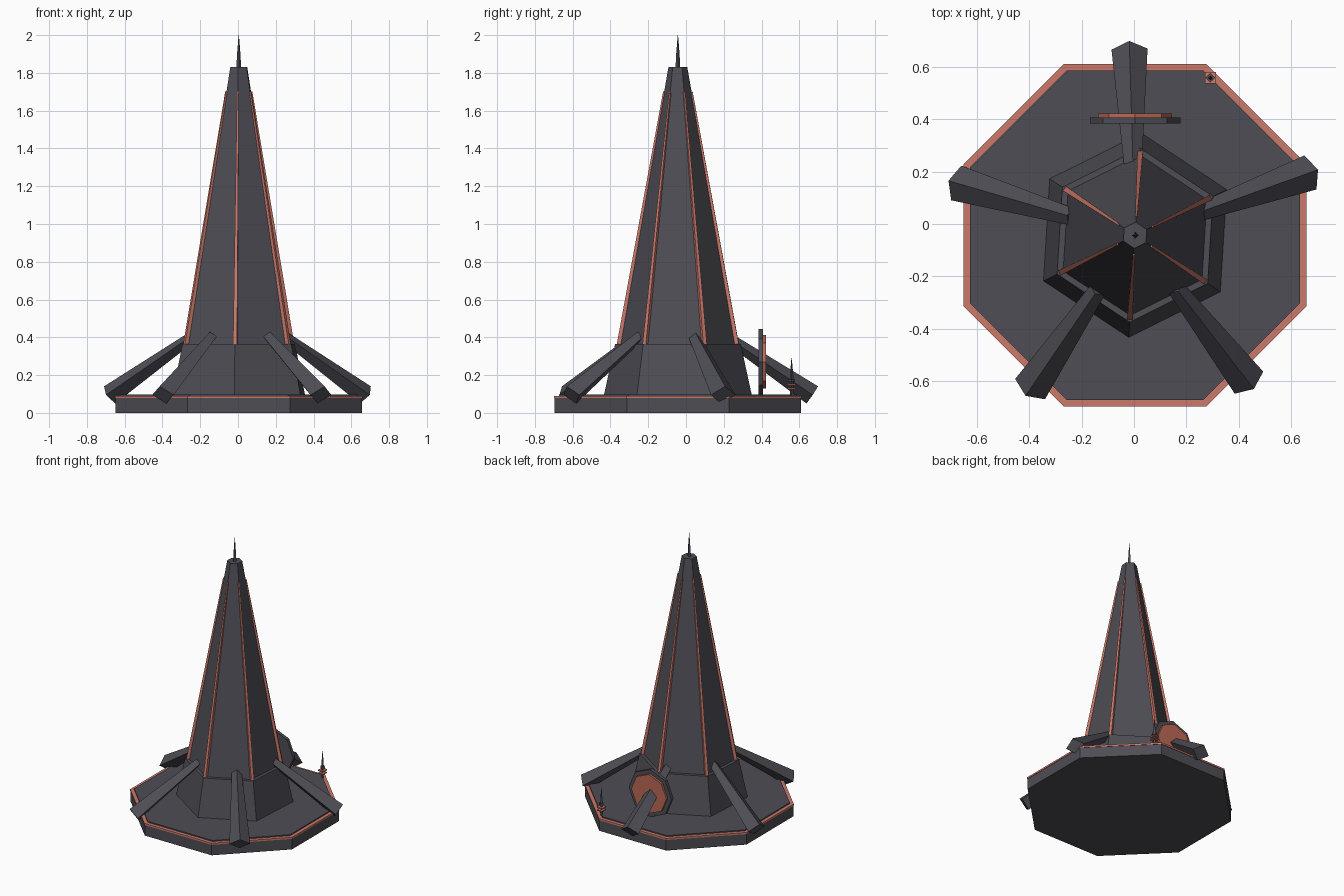
import bpy, bmesh
from math import cos, sin, pi, radians
from mathutils import Vector

cube = bpy.data.objects.get("Cube")
if cube:
    bpy.data.objects.remove(cube)

CX, CY = 0.004, -0.043          # shared axis of base and tower
UP = Vector((0, 0, 1))


def material(name, rgb):
    m = bpy.data.materials.new(name)
    m.use_nodes = True
    m.diffuse_color = (*rgb, 1)
    m.node_tree.nodes["Principled BSDF"].inputs["Base Color"].default_value = (*rgb, 1)
    return m


GREY = material("dark grey", (0.075, 0.075, 0.09))
TRIM = material("salmon trim", (0.60, 0.19, 0.145))
DISC = material("burnt orange", (0.50, 0.14, 0.09))


def finish(name, bm, mat):
    bmesh.ops.recalc_face_normals(bm, faces=bm.faces)
    me = bpy.data.meshes.new(name)
    bm.to_mesh(me)
    bm.free()
    me.materials.append(mat)
    ob = bpy.data.objects.new(name, me)
    bpy.context.collection.objects.link(ob)
    return ob


def loft(name, rings, mat, closed=False):
    """Skin a list of point rings; caps the ends, or joins them when closed."""
    bm = bmesh.new()
    loops = [[bm.verts.new(p) for p in ring] for ring in rings]
    pairs = list(zip(loops, loops[1:]))
    if closed:
        pairs.append((loops[-1], loops[0]))
    else:
        bm.faces.new(loops[0])
        bm.faces.new(loops[-1])
    n = len(loops[0])
    for a, b in pairs:
        for i in range(n):
            j = (i + 1) % n
            bm.faces.new((a[i], a[j], b[j], b[i]))
    return finish(name, bm, mat)


def ring(sides, r, z, start, x=CX, y=CY):
    return [(x + r * cos(start + 2 * pi * i / sides),
             y + r * sin(start + 2 * pi * i / sides), z) for i in range(sides)]


def prism(name, sides, profile, mat, start=0, x=CX, y=CY, closed=False):
    """Turned form with few sides from (radius, height) pairs."""
    return loft(name, [ring(sides, r, z, start, x, y) for r, z in profile], mat, closed)


def beam(name, a, b, size_a, size_b, mat, turn=0):
    """Tapered four-sided bar; sizes are (sideways, upward) half diagonals."""
    a, b = Vector(a), Vector(b)
    axis = (b - a).normalized()
    side = axis.cross(UP).normalized()
    lift = side.cross(axis)
    rings = []
    for p, (w, h) in ((a, size_a), (b, size_b)):
        rings.append([p + side * w * cos(turn + k * pi / 2) + lift * h * sin(turn + k * pi / 2)
                      for k in range(4)])
    return loft(name, rings, mat)


def polar(angle, r, z):
    return (CX + r * cos(angle), CY + r * sin(angle), z)


# Octagonal platform with coloured rim and raised deck
OCT = pi / 8
K = 1 / cos(OCT)
prism("platform", 8, [(0.652 * K, 0), (0.652 * K, 0.078)], GREY, OCT)
prism("platform_rim", 8, [(0.655 * K, 0.078), (0.655 * K, 0.09),
                          (0.62 * K, 0.09), (0.62 * K, 0.078)], TRIM, OCT, closed=True)
prism("deck", 8, [(0.63 * K, 0.07), (0.63 * K, 0.098)], GREY, OCT)

# Six-sided tower: skirt and tall spire body
HEX = radians(-93.5)
prism("tower_skirt", 6, [(0.393, 0.09), (0.333, 0.365)], GREY, HEX)
prism("tower_body", 6, [(0.308, 0.36), (0.05, 1.83)], GREY, HEX)
prism("tower_spike", 4, [(0.013, 1.82), (0.009, 1.90), (0.001, 2.0)], GREY)

# Coloured ribs along the tower edges
for i in range(6):
    a = HEX + i * pi / 3
    beam(f"rib_{i + 1}", polar(a, 0.316, 0.345), polar(a, 0.074, 1.70),
         (0.015, 0.015), (0.006, 0.006), TRIM, pi / 4)

# Five sloping buttresses
for i in range(5):
    a = radians(91.7 + 72 * i)
    beam(f"buttress_{i + 1}", polar(a, 0.255, 0.405), polar(a, 0.712, 0.095),
         (0.033, 0.028), (0.069, 0.055), GREY)


# Octagonal emblem plate standing across the rear buttress
def upright(name, r, y0, y1, mat):
    rings = [[(CX + r * cos(k * pi / 4), y, 0.27 + r * sin(k * pi / 4)) for k in range(8)]
             for y in (y0, y1)]
    return loft(name, rings, mat)


upright("shield_plate", 0.173, 0.385, 0.408, GREY)
upright("shield_face", 0.142, 0.405, 0.423, DISC)

# Small beacon near the rear left corner of the deck
AX, AY = 0.292, 0.559
prism("beacon_mast", 4, [(0.009, 0.09), (0.009, 0.2), (0.001, 0.29)], GREY, 0, AX, AY)
prism("beacon_collar", 4, [(0.018, 0.165), (0.018, 0.178)], GREY, 0, AX, AY)
for i, z in enumerate((0.125, 0.145)):
    prism(f"beacon_plate_{i + 1}", 4, [(0.03, z), (0.03, z + 0.008)], TRIM, pi / 4, AX, AY)
